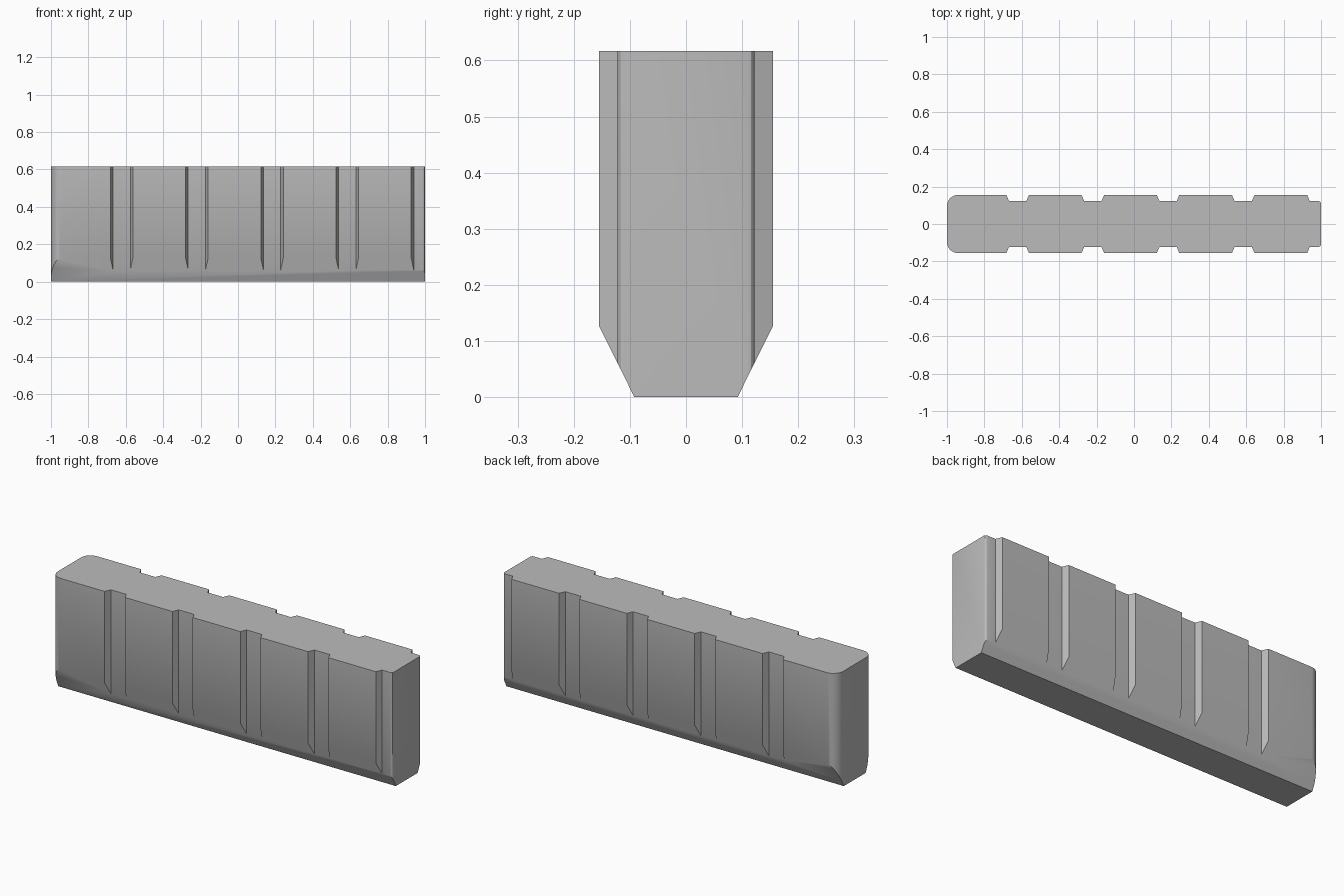
import bpy, bmesh, math
from mathutils import Vector

cube = bpy.data.objects.get("Cube")
if cube:
    bpy.data.objects.remove(cube, do_unlink=True)

HEIGHT, HALF, FLOOR, BASE, TAPER = 0.617, 0.155, 0.122, 0.092, 0.127
PITCH, FIRST = 0.402, -0.622

grey = bpy.data.materials.new("plain grey")
grey.use_nodes = True
colour = (0.5, 0.5, 0.5, 1)
grey.diffuse_color = colour
grey.node_tree.nodes["Principled BSDF"].inputs["Base Color"].default_value = colour


def arc(cx, cy, r, steps):
    """Quarter arc from the -x side round to the +y side."""
    angles = [math.pi - math.pi / 2 * i / steps for i in range(steps + 1)]
    return [(cx + r * math.cos(a), cy + r * math.sin(a)) for a in angles]


# Half outline: rounded end, four full grooves, a half groove at the far end
half = arc(-0.942, HALF - 0.058, 0.058, 8)
for i in range(4):
    c = FIRST + i * PITCH
    half += [(c - 0.06, HALF), (c - 0.046, FLOOR), (c + 0.046, FLOOR), (c + 0.06, HALF)]
c = FIRST + 4 * PITCH
half += [(c - 0.06, HALF), (c - 0.046, FLOOR)]
half += [(-x, y) for x, y in reversed(arc(-0.988, FLOOR - 0.012, 0.012, 3))]
outline = half + [(x, -y) for x, y in reversed(half)]

# Extrude the outline to a prism
bm = bmesh.new()
face = bm.faces.new([bm.verts.new((x, y, 0)) for x, y in outline])
top = bmesh.ops.extrude_face_region(bm, geom=[face])["geom"]
bmesh.ops.translate(bm, vec=(0, 0, HEIGHT),
                    verts=[g for g in top if isinstance(g, bmesh.types.BMVert)])

# Slice the tapered foot on the front and back, and cap each slice
for side in (-1, 1):
    normal = Vector((0, side * TAPER, BASE - HALF)).normalized()
    cut = bmesh.ops.bisect_plane(
        bm, geom=bm.verts[:] + bm.edges[:] + bm.faces[:], dist=1e-6,
        plane_co=(0, side * BASE, 0), plane_no=normal, clear_outer=True)
    bmesh.ops.holes_fill(bm, edges=[e for e in bm.edges if e.is_boundary], sides=0)
bmesh.ops.recalc_face_normals(bm, faces=bm.faces[:])

mesh = bpy.data.meshes.new("grooved_block")
bm.to_mesh(mesh)
bm.free()
mesh.materials.append(grey)
block = bpy.data.objects.new("grooved_block", mesh)
bpy.context.collection.objects.link(block)

# Smooth the rounded corners and taper, keep groove edges sharp
bpy.ops.object.select_all(action='DESELECT')
block.select_set(True)
bpy.context.view_layer.objects.active = block
bpy.ops.object.shade_smooth_by_angle(angle=math.radians(30))
